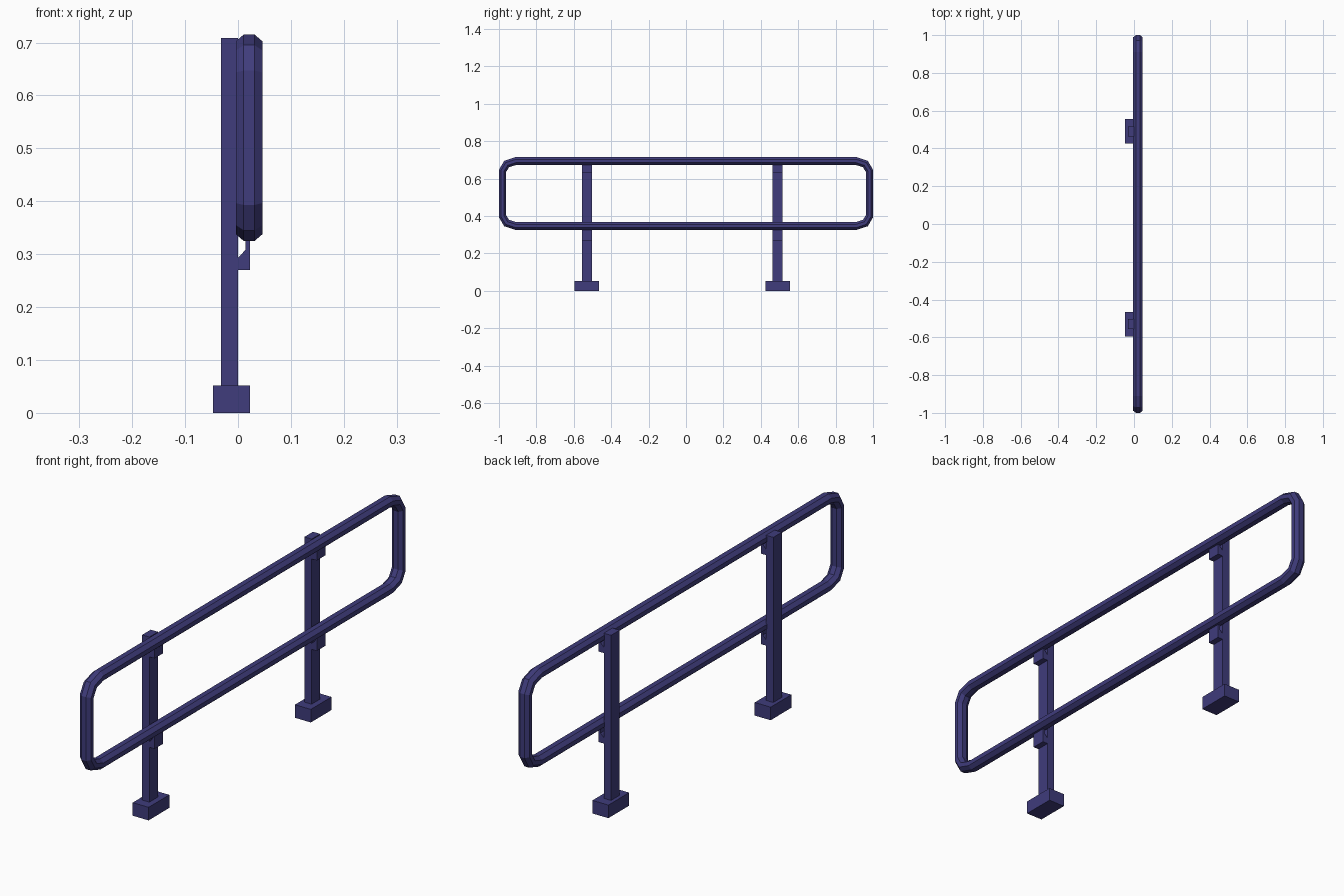
import bpy, bmesh

if "Cube" in bpy.data.objects:
    bpy.data.objects.remove(bpy.data.objects["Cube"])

mat = bpy.data.materials.new("indigo_paint")
mat.diffuse_color = (0.05, 0.045, 0.2, 1)
mat.use_nodes = True
mat.node_tree.nodes["Principled BSDF"].inputs["Base Color"].default_value = mat.diffuse_color


def finish(name, bm):
    bmesh.ops.recalc_face_normals(bm, faces=bm.faces)
    me = bpy.data.meshes.new(name)
    bm.to_mesh(me)
    bm.free()
    me.materials.append(mat)
    ob = bpy.data.objects.new(name, me)
    bpy.context.collection.objects.link(ob)
    return ob


def prism(name, profile, y0, y1):
    """Extrude an (x, z) profile from y0 to y1."""
    bm = bmesh.new()
    face = bm.faces.new([bm.verts.new((x, y0, z)) for x, z in profile])
    ext = bmesh.ops.extrude_face_region(bm, geom=[face])["geom"]
    verts = [g for g in ext if isinstance(g, bmesh.types.BMVert)]
    bmesh.ops.translate(bm, verts=verts, vec=(0, y1 - y0, 0))
    return finish(name, bm)


def rect(x0, x1, z0, z1):
    return [(x0, z0), (x1, z0), (x1, z1), (x0, z1)]


# Rail loop: octagonal tube, each corner bent in two segments
CX, CZ = 0.021, 0.52
corner = [((0.91, 0.195), (0.91, 0.152)),      # (outer, inner) as (y, z - CZ)
          ((0.972, 0.175), (0.946, 0.141)),
          ((1.0, 0.127), (0.962, 0.115))]
stations = []
for sy, sz in ((1, 1), (1, -1), (-1, -1), (-1, 1)):
    pts = corner if sy * sz > 0 else corner[::-1]
    stations += [[(sy * y, sz * z) for y, z in pair] for pair in pts]
f = 0.414
octagon = [(1, f), (f, 1), (-f, 1), (-1, f), (-1, -f), (-f, -1), (f, -1), (1, -f)]
bm = bmesh.new()
rings = []
for (oy, oz), (iy, iz) in stations:
    my, mz, hy, hz = (oy + iy) / 2, (oz + iz) / 2, (oy - iy) / 2, (oz - iz) / 2
    rings.append([bm.verts.new((CX + 0.025 * u, my + hy * v, CZ + mz + hz * v))
                  for u, v in octagon])
for i, a in enumerate(rings):
    b = rings[(i + 1) % len(rings)]
    for k in range(8):
        n = (k + 1) % 8
        bm.faces.new((a[k], a[n], b[n], b[k]))
finish("rail_loop", bm)

# Two posts, each with a foot and two rail brackets
for side, y in (("front", -0.53), ("back", 0.49)):
    prism(side + "_foot", rect(-0.047, 0.023, 0, 0.052), y - 0.065, y + 0.065)
    prism(side + "_post", rect(-0.032, 0, 0.05, 0.709), y - 0.027, y + 0.027)
    for level, z in (("lower", 0.27), ("upper", 0.63)):
        prism(f"{side}_{level}_bracket",
              [(0, z), (0.023, z), (0.023, z + 0.065), (0.014, z + 0.065),
               (0.014, z + 0.038), (0, z + 0.023)], y - 0.027, y + 0.027)
